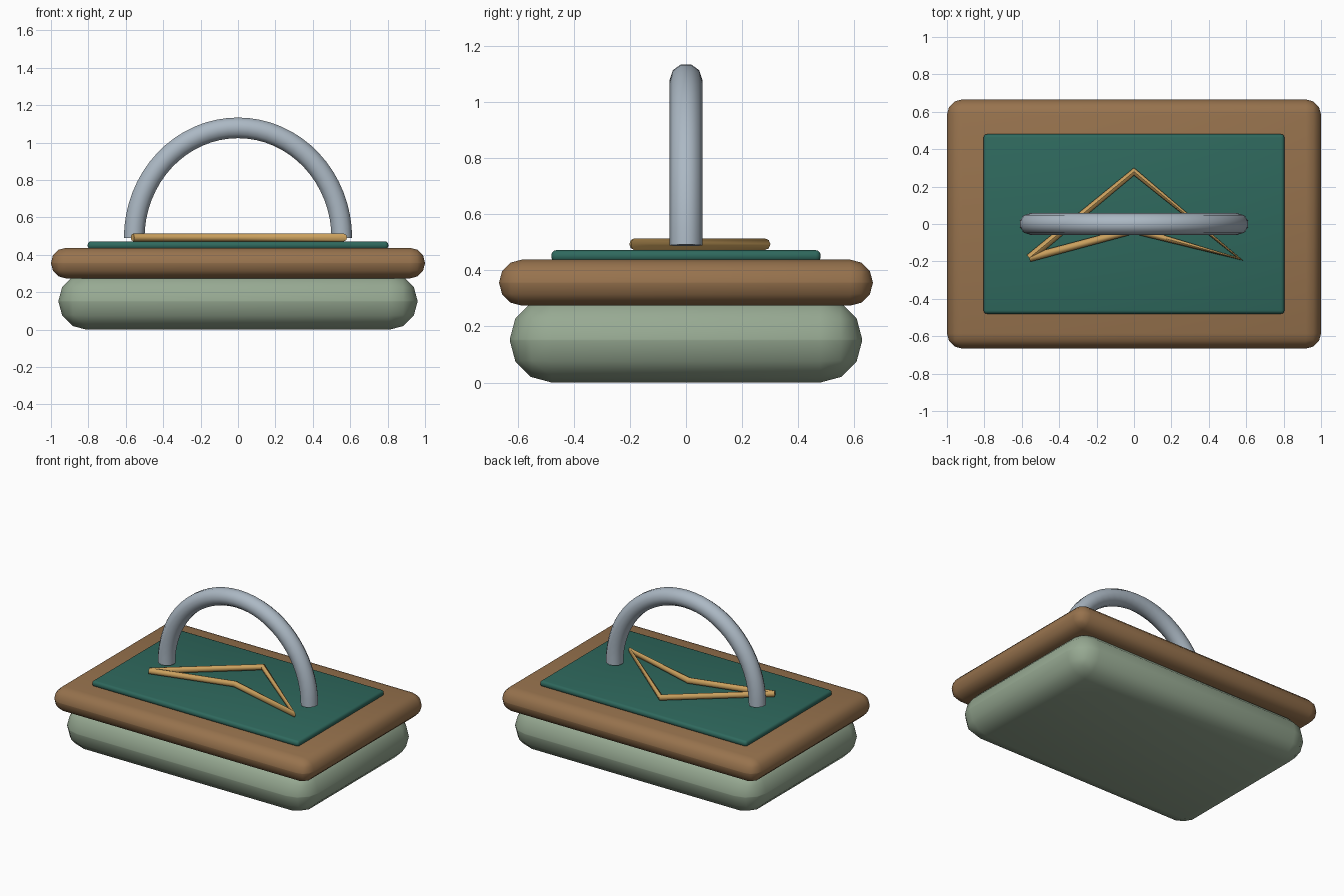
import bpy, bmesh, math
from mathutils import Vector

if "Cube" in bpy.data.objects:
    bpy.data.objects.remove(bpy.data.objects["Cube"])


def material(name, rgb):
    m = bpy.data.materials.new(name)
    m.diffuse_color = (*rgb, 1)
    m.use_nodes = True
    m.node_tree.nodes["Principled BSDF"].inputs["Base Color"].default_value = m.diffuse_color
    return m


sage = material("sage green", (0.31, 0.40, 0.29))
brown = material("warm brown", (0.31, 0.17, 0.075))
teal = material("deep teal", (0.028, 0.14, 0.11))
steel = material("pale steel", (0.41, 0.48, 0.55))
gold = material("muted gold", (0.59, 0.35, 0.11))


def make_object(name, bm, mat, angle):
    bmesh.ops.recalc_face_normals(bm, faces=bm.faces)
    mesh = bpy.data.meshes.new(name)
    bm.to_mesh(mesh)
    bm.free()
    mesh.materials.append(mat)
    ob = bpy.data.objects.new(name, mesh)
    bpy.context.collection.objects.link(ob)
    bpy.ops.object.select_all(action='DESELECT')
    ob.select_set(True)
    bpy.context.view_layer.objects.active = ob
    bpy.ops.object.shade_smooth_by_angle(angle=math.radians(angle))
    return ob


def rounded_slab(name, hx, hy, z0, z1, bevel, segments, mat):
    bm = bmesh.new()
    bmesh.ops.create_cube(bm, size=1)
    for v in bm.verts:
        v.co = (v.co.x * 2 * hx, v.co.y * 2 * hy, (z0 + z1) / 2 + v.co.z * (z1 - z0))
    bmesh.ops.bevel(bm, geom=bm.edges[:], offset=bevel, offset_type='OFFSET',
                    segments=segments, profile=0.5, affect='EDGES')
    return make_object(name, bm, mat, 40)


def sweep(name, points, up, radius, sides, mat):
    """Round bar along a planar path; corner sections lie on the bisector."""
    pts = [Vector(p) for p in points]
    up = Vector(up)
    bm = bmesh.new()
    rings = []
    for i, p in enumerate(pts):
        t = Vector()
        if i > 0:
            t += (p - pts[i - 1]).normalized()
        if i < len(pts) - 1:
            t += (pts[i + 1] - p).normalized()
        side = t.normalized().cross(up)
        ring = []
        for k in range(sides):
            a = math.tau * k / sides
            ring.append(bm.verts.new(p + radius * (math.cos(a) * up + math.sin(a) * side)))
        rings.append(ring)
    for a, b in zip(rings, rings[1:]):
        for k in range(sides):
            j = (k + 1) % sides
            bm.faces.new((a[k], a[j], b[j], b[k]))
    bm.faces.new(rings[0])
    bm.faces.new(rings[-1])
    return make_object(name, bm, mat, 50)


# Stacked body: cushion-like base, wooden lid and inlaid top panel
rounded_slab("base", 0.96, 0.628, 0.0, 0.304, 0.150, 3, sage)
rounded_slab("lid", 1.0, 0.666, 0.274, 0.438, 0.081, 3, brown)
rounded_slab("top_panel", 0.804, 0.48, 0.43, 0.472, 0.018, 3, teal)

# Arched carrying handle
arch = [(-0.555 * math.cos(math.pi * i / 32), 0,
         0.489 + 0.59 * math.sin(math.pi * i / 32)) for i in range(33)]
sweep("handle", arch, (0, 1, 0), 0.058, 10, steel)

# Chevron-shaped wire ornament, both ends meeting at the left tip
outline = [(-0.56, -0.182), (0, -0.032), (0.565, -0.186), (0, 0.28), (-0.56, -0.182)]
sweep("chevron_ornament", [(x, y, 0.493) for x, y in outline], (0, 0, 1), 0.021, 8, gold)
